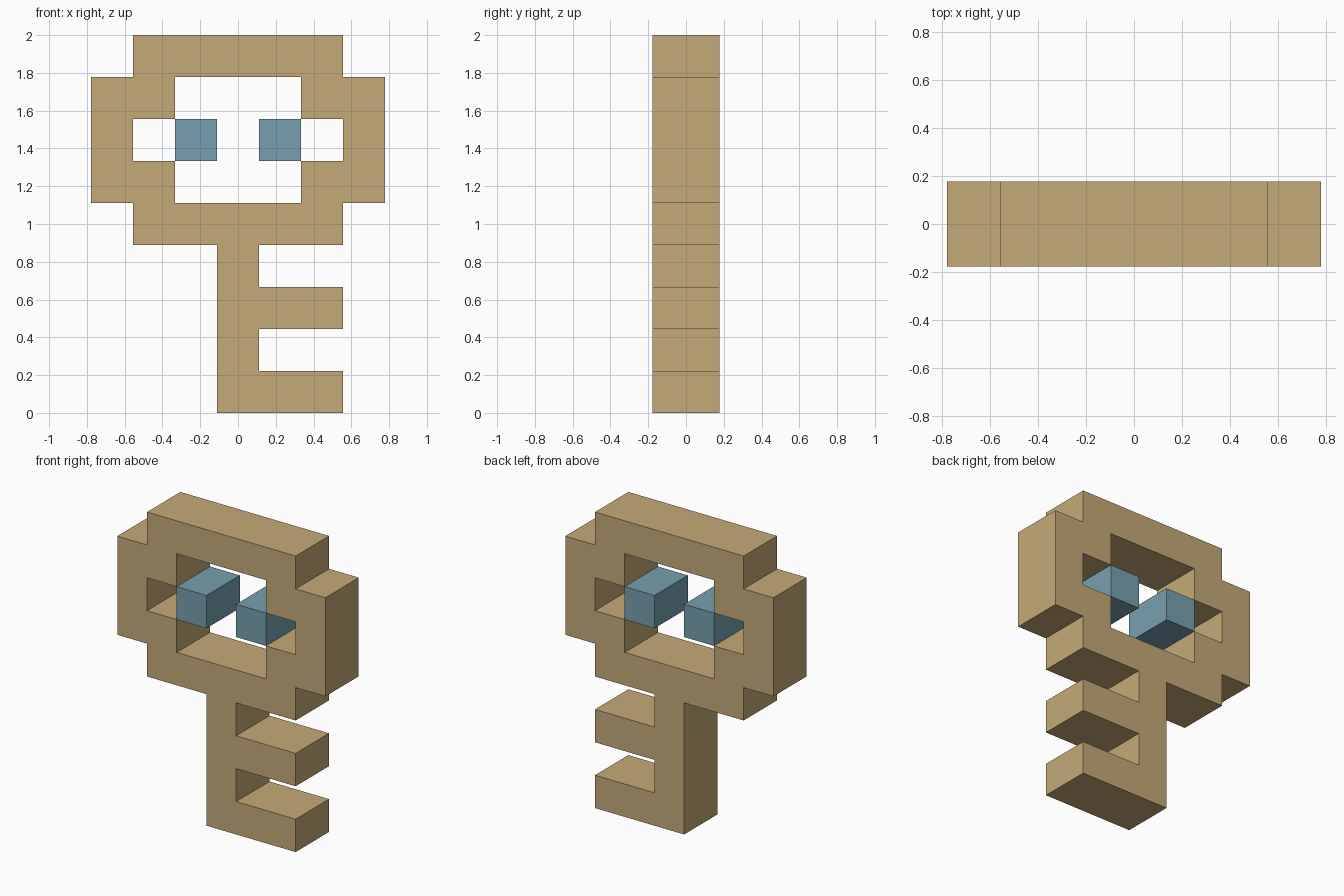
import bpy
import bmesh

default = bpy.data.objects.get("Cube")
if default:
    bpy.data.objects.remove(default, do_unlink=True)

# Silhouette on a square grid: # is the key, R and L are the two eyes
PATTERN = [
    ".#####.",
    "##...##",
    "#.R.L.#",
    "##...##",
    ".#####.",
    "...#...",
    "...###.",
    "...#...",
    "...###.",
]
ROWS, COLS = len(PATTERN), len(PATTERN[0])
CELL = 2 / ROWS
DEPTH = CELL * 1.6


def make_material(name, colour):
    mat = bpy.data.materials.new(name)
    mat.use_nodes = True
    mat.diffuse_color = (*colour, 1)
    bsdf = next(n for n in mat.node_tree.nodes if n.type == "BSDF_PRINCIPLED")
    bsdf.inputs["Base Color"].default_value = (*colour, 1)
    return mat


def make_part(name, symbol, mat):
    """Fill every cell marked with the symbol and thicken the sheet."""
    bm = bmesh.new()
    for r, row in enumerate(PATTERN):
        for c, mark in enumerate(row):
            if mark != symbol:
                continue
            x = (c - COLS / 2) * CELL
            z = (ROWS - 1 - r) * CELL
            corners = [(x, z), (x + CELL, z), (x + CELL, z + CELL), (x, z + CELL)]
            bm.faces.new([bm.verts.new((u, 0, v)) for u, v in corners])
    bmesh.ops.remove_doubles(bm, verts=bm.verts, dist=CELL / 100)
    mesh = bpy.data.meshes.new(name)
    bm.to_mesh(mesh)
    bm.free()
    mesh.materials.append(mat)
    obj = bpy.data.objects.new(name, mesh)
    bpy.context.collection.objects.link(obj)
    solid = obj.modifiers.new("Thickness", "SOLIDIFY")
    solid.thickness = DEPTH
    solid.offset = 0
    return obj


tan = make_material("tan", (0.56, 0.40, 0.19))
blue = make_material("dusty_blue", (0.184, 0.352, 0.429))

# Ring, shaft and teeth in one piece, with two floating eye blocks
make_part("key_body", "#", tan)
make_part("right_eye", "R", blue)
make_part("left_eye", "L", blue)
